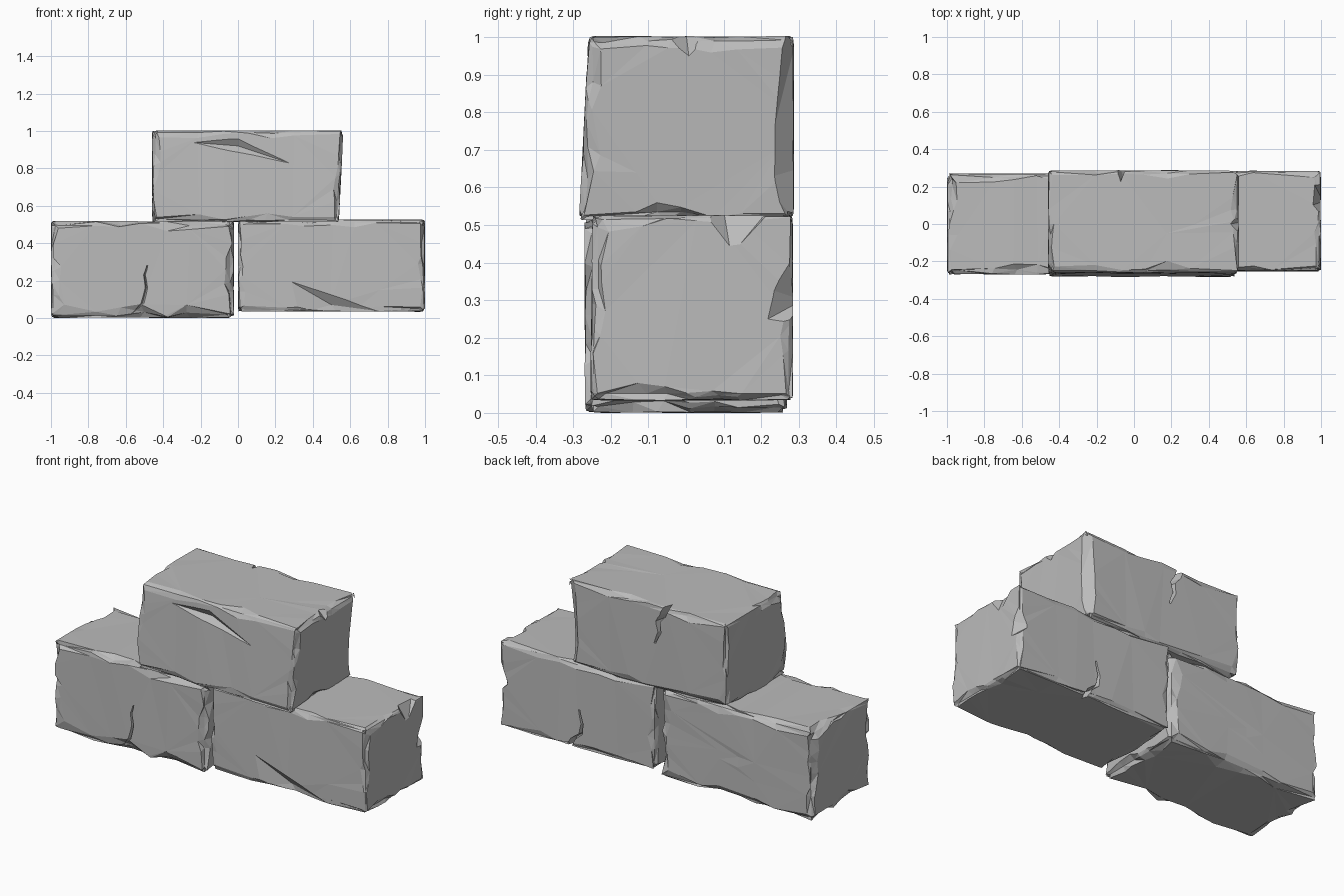
import bpy, bmesh, random
from mathutils import Vector, noise

cube = bpy.data.objects.get("Cube")
if cube:
    bpy.data.objects.remove(cube, do_unlink=True)

stone = bpy.data.materials.new("grey stone")
stone.use_nodes = True
GREY = (0.5, 0.5, 0.5, 1)
stone.diffuse_color = GREY
stone.node_tree.nodes["Principled BSDF"].inputs["Base Color"].default_value = GREY

SEG = 8


def make_object(name, bm):
    mesh = bpy.data.meshes.new(name)
    bmesh.ops.recalc_face_normals(bm, faces=bm.faces)
    bm.to_mesh(mesh)
    bm.free()
    mesh.materials.append(stone)
    obj = bpy.data.objects.new(name, mesh)
    bpy.context.collection.objects.link(obj)
    return obj


def worn_block(name, low, high, wear, seed, taper):
    """Box with an uneven chipped bevel on every edge and slightly rough faces."""
    rng = random.Random(seed)
    low, high = Vector(low), Vector(high)
    bm = bmesh.new()
    bmesh.ops.create_cube(bm, size=2)
    bmesh.ops.subdivide_edges(bm, edges=bm.edges, cuts=SEG - 1, use_grid_fill=True)
    for v in bm.verts:
        steps = [round((c + 1) * SEG / 2) for c in v.co]
        pos = Vector([low[a] + (high[a] - low[a]) * steps[a] / SEG for a in range(3)])
        ends = sum(s in (0, SEG) for s in steps)
        chip = noise.noise(pos * 7 + Vector((seed, 0, 0)))
        width = wear * max(0.25, 0.9 + 1.3 * chip + rng.uniform(-0.3, 0.3))
        for a in range(3):
            s = steps[a]
            side = 1 if s > SEG / 2 else -1
            edge = high[a] if side > 0 else low[a]
            if s in (0, SEG):
                pull = (0.004 * rng.random(), 0.45 * width, 0.55 * width)[ends - 1]
                pos[a] = edge - side * pull
            elif s in (1, SEG - 1):
                pos[a] = edge - side * width
            else:
                pos[a] += rng.uniform(-0.015, 0.015)
        # lean of the end and front faces
        up = (pos.z - low.z) / (high.z - low.z)
        if steps[0] > SEG / 2:
            pos.x -= taper[0] * (1 - up)
        if steps[1] < SEG / 2:
            pos.y += taper[1] * up
        v.co = pos
    bmesh.ops.triangulate(bm, faces=bm.faces)
    # merge nearly flat facets into the broad planes of the stone
    bmesh.ops.dissolve_limit(bm, angle_limit=0.06, verts=bm.verts, edges=bm.edges)
    bmesh.ops.triangulate(bm, faces=bm.faces)
    return make_object(name, bm)


def carve(block, cutter):
    """Subtract the cutter from the block and discard the cutter."""
    cutter.hide_render = True
    mod = block.modifiers.new("carve", 'BOOLEAN')
    mod.operation, mod.solver, mod.object = 'DIFFERENCE', 'EXACT', cutter
    graph = bpy.context.evaluated_depsgraph_get()
    carved = bpy.data.meshes.new_from_object(block.evaluated_get(graph))
    block.modifiers.clear()
    block.data = carved
    bpy.data.objects.remove(cutter, do_unlink=True)


def chip(block, points):
    """Wedge-shaped break, cut with the hull of a few points."""
    bm = bmesh.new()
    for p in points:
        bm.verts.new(p)
    hull = bmesh.ops.convex_hull(bm, input=bm.verts)
    bmesh.ops.delete(bm, geom=list({g for g in hull["geom_interior"]}), context='VERTS')
    carve(block, make_object("chip_cutter", bm))


def crack(block, path, face_y, width, depth):
    """Tapered V groove along x, z points on a front or back face."""
    inward = -1 if face_y > 0 else 1
    bm = bmesh.new()
    rings = []
    for i, (x, z) in enumerate(path):
        size = width * (1 - 0.75 * i / (len(path) - 1))
        rings.append([bm.verts.new(p) for p in (
            (x - size, face_y - inward * 0.03, z), (x + size, face_y - inward * 0.03, z),
            (x, face_y + inward * depth, z))])
    for r, s in zip(rings, rings[1:]):
        for i in range(3):
            j = (i + 1) % 3
            bm.faces.new((r[i], r[j], s[j], s[i]))
    bm.faces.new(rings[0])
    bm.faces.new(rings[-1])
    carve(block, make_object("crack_cutter", bm))


# Three stacked blocks
left = worn_block("lower_left_block", (-1, -0.27, 0), (-0.02, 0.27, 0.52), 0.045, 3, (0, 0))
right = worn_block("lower_right_block", (0, -0.255, 0.033), (1, 0.285, 0.527), 0.026, 8, (0, 0.005))
top = worn_block("upper_block", (-0.46, -0.285, 0.513), (0.565, 0.288, 1.003), 0.03, 14, (0.025, 0.025))

# Broken wedges on the front faces
chip(right, [(0.24, -0.26, 0.22), (0.56, -0.26, 0.08), (0.8, -0.26, 0.03), (0.3, -0.26, 0.02),
             (0.5, -0.215, 0.07), (0.55, -0.22, 0.0), (0.5, -0.3, 0.08)])
chip(top, [(-0.26, -0.262, 0.94), (0.0, -0.262, 0.96), (0.3, -0.27, 0.82), (0.0, -0.235, 0.92),
           (0.0, -0.3, 0.9)])

# Notches on the right ends
chip(right, [(1.01, 0.29, 0.46), (1.01, 0.2, 0.24), (1.01, 0.22, 0.33), (0.93, 0.31, 0.3),
             (1.03, 0.32, 0.2), (1.02, 0.3, 0.4)])
chip(right, [(1.01, 0.02, 0.55), (1.01, 0.24, 0.55), (0.95, 0.1, 0.54), (0.96, 0.22, 0.54),
             (1.01, 0.12, 0.42)])
chip(top, [(0.58, -0.09, 1.01), (0.58, 0.09, 1.01), (0.51, 0.0, 1.01), (0.575, 0.01, 0.93)])
chip(top, [(0.58, 0.25, 1.02), (0.58, 0.2, 0.62), (0.58, 0.25, 0.5), (0.5, 0.3, 1.02),
           (0.48, 0.3, 0.65), (0.5, 0.3, 0.5), (0.6, 0.32, 0.75)])

# Cracks
crack(left, [(-0.6, 0.0), (-0.56, 0.03), (-0.51, 0.08), (-0.49, 0.16), (-0.5, 0.23), (-0.485, 0.28)],
      -0.268, 0.025, 0.025)
crack(right, [(0.56, 0.02), (0.53, 0.08), (0.48, 0.12), (0.47, 0.18), (0.49, 0.26)], 0.284, 0.03, 0.04)
crack(top, [(-0.08, 1.02), (-0.05, 0.95), (-0.02, 0.91), (-0.03, 0.85), (0.0, 0.78)], 0.287, 0.035, 0.06)

for block in (left, right, top):
    for face in block.data.polygons:
        face.use_smooth = False
